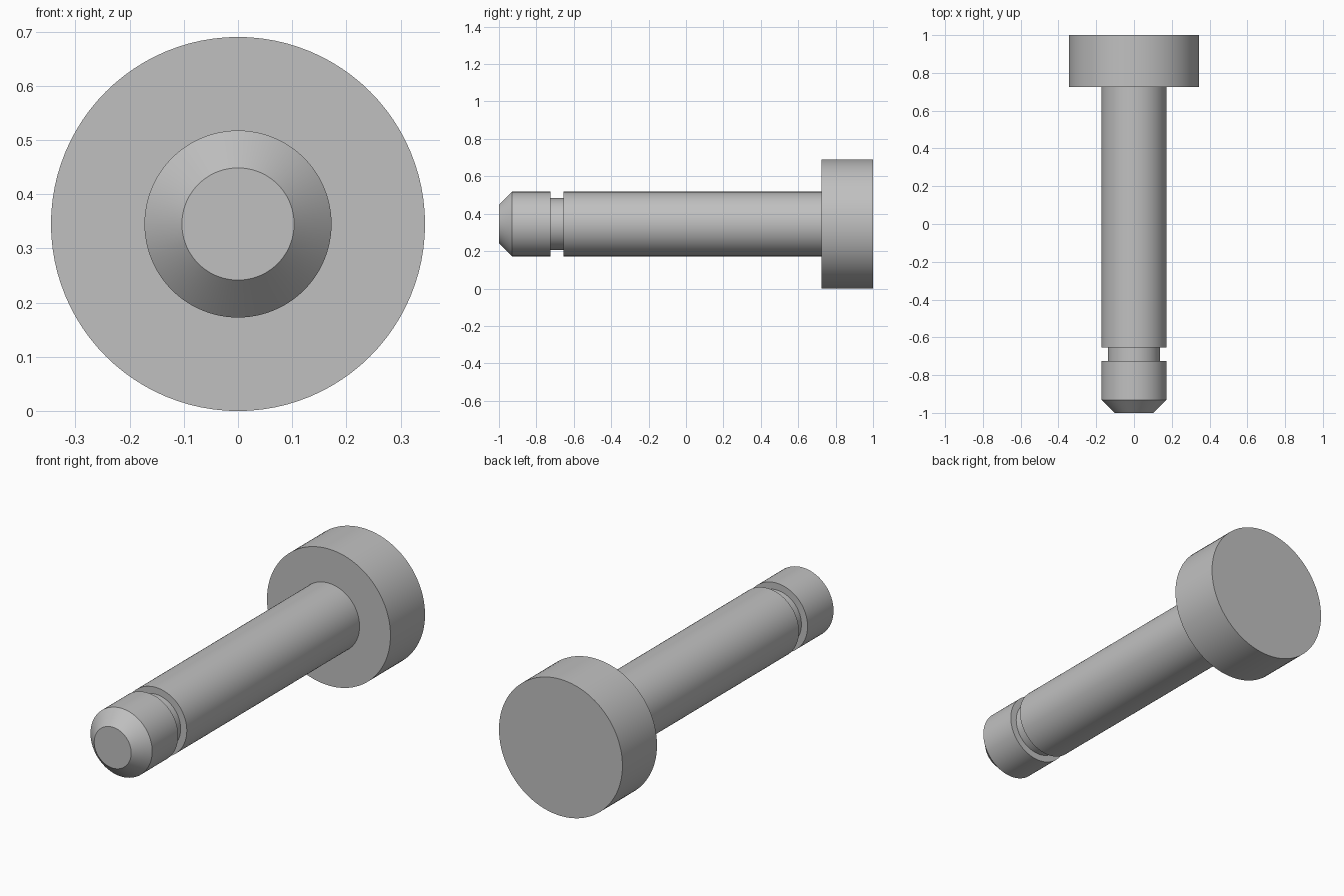
import bpy, bmesh, math
from mathutils import Matrix, Vector

cube = bpy.data.objects.get("Cube")
if cube:
    bpy.data.objects.remove(cube, do_unlink=True)

HEAD_R, SHAFT_R, GROOVE_R, TIP_R = 0.345, 0.1725, 0.138, 0.1035
SEGMENTS = 96

steel = bpy.data.materials.new("grey_steel")
steel.use_nodes = True
colour = (0.53, 0.53, 0.53, 1)
steel.diffuse_color = colour
steel.node_tree.nodes["Principled BSDF"].inputs["Base Color"].default_value = colour

# Half outline of the pin as (radius, y), from the tip to the back of the head
profile = [
    (0, -1), (TIP_R, -1), (SHAFT_R, -0.931),         # chamfered tip
    (SHAFT_R, -0.724), (GROOVE_R, -0.724),           # retaining groove
    (GROOVE_R, -0.655), (SHAFT_R, -0.655),
    (SHAFT_R, 0.724), (HEAD_R, 0.724),               # shaft and head shoulder
    (HEAD_R, 1), (0, 1),
]

# Turn the outline around the y axis
bm = bmesh.new()
verts = [bm.verts.new((r, y, 0)) for r, y in profile]
edges = [bm.edges.new(pair) for pair in zip(verts, verts[1:])]
bmesh.ops.spin(bm, geom=verts + edges, cent=(0, 0, 0), axis=(0, 1, 0),
               angle=math.tau, steps=SEGMENTS, use_duplicate=False)
bmesh.ops.remove_doubles(bm, verts=bm.verts, dist=0.0001)
bmesh.ops.recalc_face_normals(bm, faces=bm.faces)
bmesh.ops.translate(bm, verts=bm.verts, vec=(0, 0, HEAD_R))

mesh = bpy.data.meshes.new("headed_pin")
bm.to_mesh(mesh)
bm.free()
mesh.materials.append(steel)
pin = bpy.data.objects.new("headed_pin", mesh)
bpy.context.collection.objects.link(pin)

# Smooth round walls, crisp machined edges
bpy.ops.object.select_all(action="DESELECT")
pin.select_set(True)
bpy.context.view_layer.objects.active = pin
bpy.ops.object.shade_smooth_by_angle(angle=math.radians(30))
